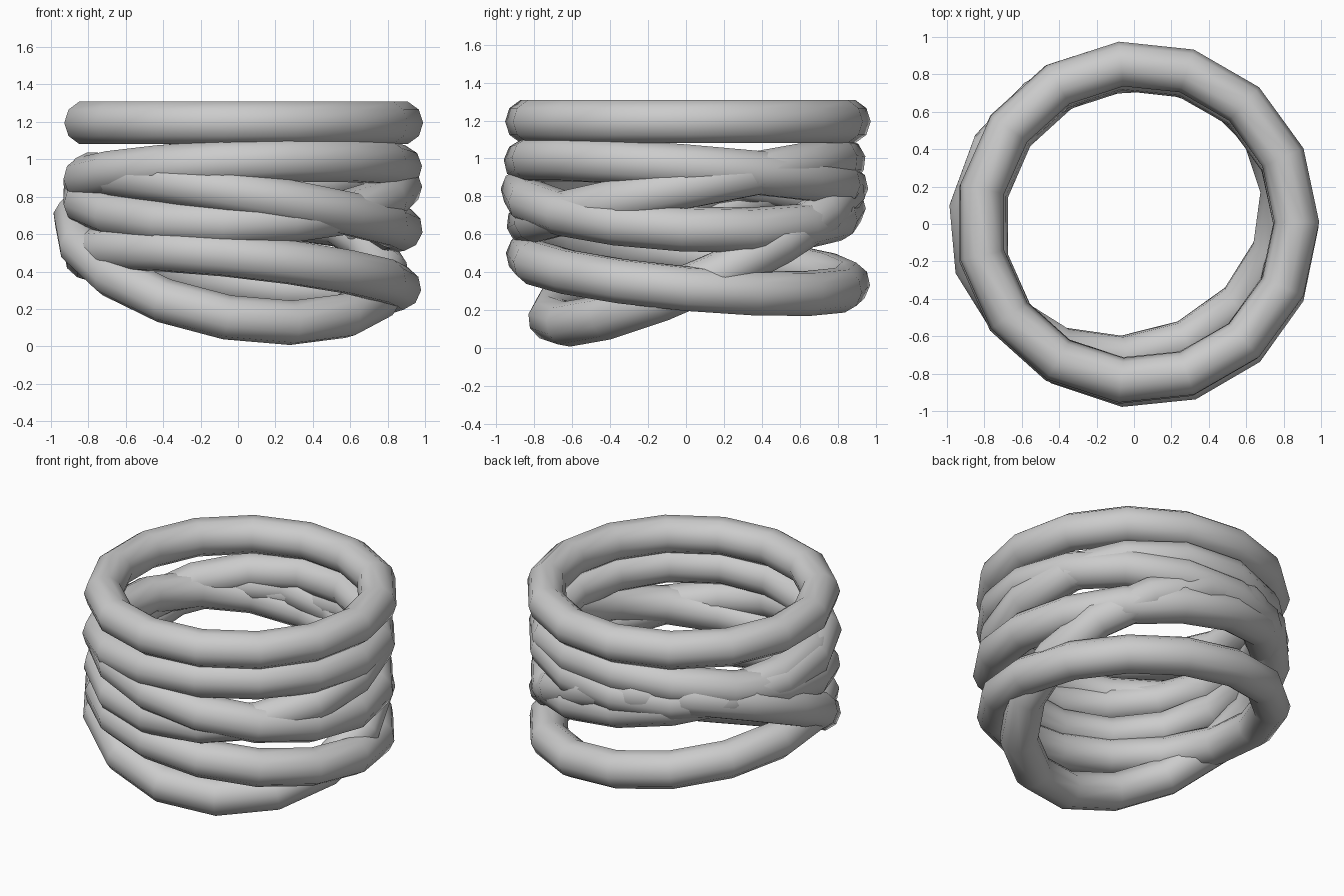
import bpy
from math import radians
from mathutils import Matrix, Vector

default_cube = bpy.data.objects.get("Cube")
if default_cube:
    bpy.data.objects.remove(default_cube, do_unlink=True)

# Single plain grey finish
GREY = (0.6, 0.6, 0.6, 1.0)
metal = bpy.data.materials.new("plain_grey")
metal.use_nodes = True
metal.diffuse_color = GREY
metal.node_tree.nodes["Principled BSDF"].inputs["Base Color"].default_value = GREY


def add_ring(name, centre, slope_x, slope_y, turn=0):
    """Round ring lying in a plane that rises by the given slopes along x and y."""
    bpy.ops.mesh.primitive_torus_add(
        major_segments=15, minor_segments=10, major_radius=0.85, minor_radius=0.12)
    ring = bpy.context.object
    ring.name = ring.data.name = name
    normal = Vector((-slope_x, -slope_y, 1))
    tilt = Vector((0, 0, 1)).rotation_difference(normal).to_matrix().to_4x4()
    ring.data.transform(tilt @ Matrix.Rotation(radians(turn), 4, "Z"))
    ring.location = centre
    ring.data.materials.append(metal)
    bpy.ops.object.shade_smooth()


# Loose stack of rings, from the flat top one down to the leaning bottom one
add_ring("top_ring", (0.02, 0.01, 1.195), 0, 0)
add_ring("second_ring", (0.015, 0.0, 0.92), 0.045, -0.08)
add_ring("third_ring", (0.015, 0.0, 0.825), 0.03, 0.2)
add_ring("fourth_ring", (0.03, -0.015, 0.77), -0.17, -0.055)
add_ring("fifth_ring", (0.015, 0.01, 0.405), -0.11, -0.09)
add_ring("bottom_ring", (-0.04, 0.06, 0.505), -0.2, 0.457, turn=7)
